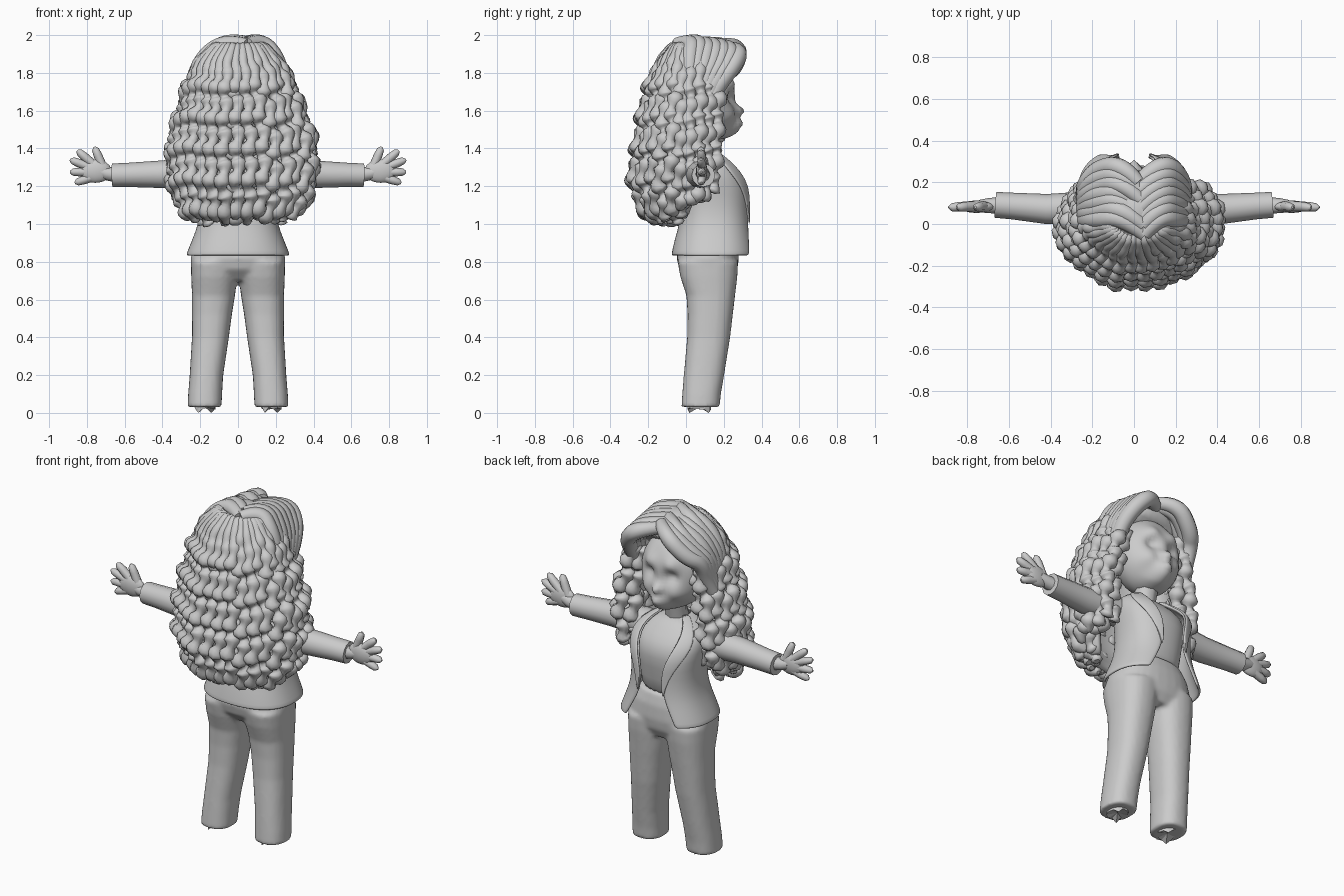
import bpy, bmesh, random
from math import sin, cos, pi, radians, exp, copysign
from mathutils import Vector

random.seed(4)
cube = bpy.data.objects.get("Cube")
if cube:
    bpy.data.objects.remove(cube, do_unlink=True)

GREY = (0.6, 0.6, 0.6, 1)
mat = bpy.data.materials.new("plain grey")
mat.use_nodes = True
mat.diffuse_color = GREY
mat.node_tree.nodes["Principled BSDF"].inputs["Base Color"].default_value = GREY


def add(name, mesh, smooth=True):
    """Link a mesh as a named, shaded object."""
    obj = bpy.data.objects.new(name, mesh)
    bpy.context.collection.objects.link(obj)
    mesh.materials.clear()
    mesh.materials.append(mat)
    for p in mesh.polygons:
        p.use_smooth = smooth
    return obj


def from_bmesh(name, bm, smooth=True):
    bmesh.ops.recalc_face_normals(bm, faces=bm.faces)
    mesh = bpy.data.meshes.new(name)
    bm.to_mesh(mesh)
    bm.free()
    return add(name, mesh, smooth)


def skin(bm, rings, segs, gap=None, end=None, box=0.85):
    """Skin rings of (z, centre x, half width, back y, front y).
    gap and end give the start and stop angle from the front, in degrees."""
    rows = []
    for i, (z, cx, rx, yb, yf) in enumerate(rings):
        a0 = radians(gap[i]) if gap else 0
        a1 = radians(end[i]) if end else 2 * pi - a0
        row = []
        for k in range(segs + 1 if gap else segs):
            a = a0 + (a1 - a0) * k / segs
            s, c = sin(a), cos(a)
            row.append(bm.verts.new((cx + rx * copysign(abs(s) ** box, s),
                       (yb + yf) / 2 + (yf - yb) / 2 * copysign(abs(c) ** box, c), z)))
        rows.append(row)
    for lo, hi in zip(rows, rows[1:]):
        for k in range(segs):
            j = (k + 1) % len(lo)
            bm.faces.new((lo[k], lo[j], hi[j], hi[k]))
    if not gap:
        bm.faces.new(rows[0])
        bm.faces.new(rows[-1])


def loft(name, rings, segs=28, gap=None, end=None, box=0.85, thick=0):
    bm = bmesh.new()
    skin(bm, rings, segs, gap, end, box)
    obj = from_bmesh(name, bm)
    if thick:
        m = obj.modifiers.new("thickness", 'SOLIDIFY')
        m.thickness, m.offset = thick, -1
    m = obj.modifiers.new("smooth", 'SUBSURF')
    m.levels = m.render_levels = 1


def tubes(name, paths, kind='POLY', sides=2):
    """Round tubes through paths of (point, radius)."""
    cu = bpy.data.curves.new(name, 'CURVE')
    cu.dimensions, cu.bevel_depth, cu.bevel_resolution = '3D', 1, sides
    cu.use_fill_caps = True
    for path in paths:
        sp = cu.splines.new(kind)
        sp.points.add(len(path) - 1)
        for p, (co, r) in zip(sp.points, path):
            p.co, p.radius = (*co, 1), r
        if kind == 'NURBS':
            sp.use_endpoint_u, sp.order_u, sp.resolution_u = True, 3, 6
    tmp = bpy.data.objects.new(name, cu)
    bpy.context.collection.objects.link(tmp)
    mesh = bpy.data.meshes.new_from_object(tmp.evaluated_get(bpy.context.evaluated_depsgraph_get()))
    bpy.data.objects.remove(tmp)
    return add(name, mesh)


def ball(name, centre, size, segs=24, shape=None):
    bm = bmesh.new()
    bmesh.ops.create_uvsphere(bm, u_segments=segs, v_segments=segs * 3 // 4, radius=1)
    for v in bm.verts:
        v.co = Vector(centre) + Vector([a * b for a, b in zip(v.co, size)])
        if shape:
            shape(v.co)
    return from_bmesh(name, bm)


# Head with face relief: (x, z, push, spread)
RELIEF = [(0, 1.48, .065, .07), (0, 1.60, .05, .028), (0, 1.53, .035, .04), (0, 1.51, -.012, .015),
          (.07, 1.67, -.035, .035), (-.07, 1.67, -.035, .035), (.07, 1.745, .02, .04),
          (-.07, 1.745, .02, .04), (.1, 1.57, .025, .05), (-.1, 1.57, .025, .05)]


def face_shape(co):
    if co.y > .1:
        w = min(1, (co.y - .1) / .06)
        co.y += w * sum(h * exp(-((co.x - x) ** 2 + (co.z - z) ** 2) / s ** 2) for x, z, h, s in RELIEF)


ball("head", (0, .1, 1.66), (.19, .16, .22), 56, face_shape)
tubes("neck", [[((0, .06, 1.3), .075), ((0, .09, 1.4), .06), ((0, .11, 1.52), .07)]])

# Shirt
loft("shirt", [(.92, 0, .18, -.02, .255), (1.05, 0, .17, 0, .26), (1.2, 0, .19, 0, .295),
               (1.28, 0, .19, 0, .26), (1.34, 0, .16, 0, .2), (1.39, 0, .08, .02, .15)])

# Trousers: hips and both legs fused into one skin
bm = bmesh.new()
skin(bm, [(.7, 0, .19, .02, .24), (.76, 0, .245, -.035, .272), (.82, 0, .252, -.05, .28),
          (.9, 0, .225, -.03, .275), (.97, 0, .18, -.01, .255)], 32)
for s in (-1, 1):
    skin(bm, [(.03, s * .177, .09, -.025, .178), (.1, s * .174, .09, -.02, .185),
              (.2, s * .167, .089, -.012, .202), (.4, s * .146, .098, .006, .234),
              (.52, s * .138, .106, .008, .248), (.62, s * .13, .114, .002, .26),
              (.72, s * .125, .123, -.03, .272), (.8, s * .12, .13, -.045, .276)], 24)
trousers = from_bmesh("trousers", bm)
fuse = trousers.modifiers.new("fuse", 'REMESH')
fuse.mode, fuse.voxel_size, fuse.use_smooth_shade = 'VOXEL', .012, True
trousers.modifiers.new("soften", 'SMOOTH').iterations = 4

# Open jacket with lapels
JACKET = [(.835, 0, .275, -.078, .37), (.85, 0, .27, -.075, .368), (.92, 0, .242, -.06, .355),
          (1.0, 0, .21, -.035, .34), (1.1, 0, .2, -.025, .335), (1.2, 0, .212, -.025, .338),
          (1.28, 0, .222, -.025, .3), (1.34, 0, .2, -.02, .245), (1.385, 0, .13, 0, .19), (1.41, 0, .08, .02, .15)]
GAP = [34, 32, 26, 18, 15, 20, 28, 35, 45, 50]
loft("jacket", JACKET, 36, GAP, thick=.015)
flare = [(z, x, w + .01, b - .01, f + .01) for z, x, w, b, f in JACKET[3:]]
for side, name in ((1, "left_lapel"), (-1, "right_lapel")):
    loft(name, flare, 6, [side * g for g in GAP[3:]],
         [side * (g + d) for g, d in zip(GAP[3:], (2, 12, 26, 32, 26, 30, 30))], thick=.012)

# Limbs, one set per side
for s, side in ((1, "left"), (-1, "right")):
    # Ragged foot stub
    bm = bmesh.new()
    ring = [(s * .175 + .055 * cos(a), .07 + .065 * sin(a)) for a in [k * pi / 7 for k in range(14)]]
    top = [bm.verts.new((x, y, .05)) for x, y in ring]
    low = [bm.verts.new((x, y, 0 if k in (2, 9) else random.uniform(.015, .035)))
           for k, (x, y) in enumerate(ring)]
    mid = bm.verts.new((s * .175, .07, .03))
    for k in range(14):
        j = (k + 1) % 14
        bm.faces.new((top[k], top[j], low[j], low[k]))
        bm.faces.new((low[k], low[j], mid))
    from_bmesh(side + "_foot", bm, False)
    # Sleeve, palm and fingers
    tubes(side + "_sleeve", [[((s * .12, .08, 1.27), .08), ((s * .22, .075, 1.27), .082),
          ((s * .42, .072, 1.263), .072), ((s * .58, .086, 1.26), .064), ((s * .665, .092, 1.258), .062)]], sides=4)
    tubes(side + "_wrist", [[((s * .64, .09, 1.26), .04), ((s * .7, .088, 1.268), .036), ((s * .74, .086, 1.28), .03)]])
    ball(side + "_palm", (s * .755, .083, 1.28), (.085, .03, .062), 16)
    tips = [(.755, 1.395), (.84, 1.38), (.875, 1.335), (.875, 1.275), (.85, 1.222)]
    roots = [(.715, 1.3), (.76, 1.31), (.77, 1.295), (.77, 1.275), (.75, 1.255)]
    tubes(side + "_fingers", [[((s * rx, .085, rz), .024),
          ((s * (rx + 2 * tx) / 3, .083, (rz + 2 * tz) / 3), .023), ((s * tx, .08, tz), .019),
          ((s * (tx + (tx - rx) * .14), .08, tz + (tz - rz) * .14), .006)]
          for (tx, tz), (rx, rz) in zip(tips, roots)])

# Hair outline: (z, centre x, half width, back y, front y)
HAIR = [(1.01, .025, .27, -.17, .08), (1.1, .025, .32, -.235, .16), (1.2, .027, .355, -.28, .22),
        (1.3, .028, .368, -.275, .24), (1.45, .028, .36, -.25, .25), (1.6, .02, .31, -.225, .26),
        (1.75, .015, .26, -.185, .27), (1.85, .01, .215, -.145, .25), (1.93, .01, .14, -.08, .18),
        (1.97, .01, .05, -.02, .1)]
core = [(z, x, w * .9, b * .88, f * .85) for z, x, w, b, f in HAIR]
loft("hair_core", core, 32, [62] * len(core), box=1, thick=.06)


def outline(z):
    for p, q in zip(HAIR, HAIR[1:]):
        if z <= q[0]:
            t = (z - p[0]) / (q[0] - p[0])
            return [a + (b - a) * t for a, b in zip(p, q)]
    return HAIR[-1]


def strand(angle, scale, top, fat):
    """One beaded ringlet hanging at an angle from the back."""
    a = radians(angle)
    low = 1.01 + .15 * max(0, (abs(angle) - 70) / 55) + random.uniform(-.015, .03)
    phase, path = random.uniform(0, 4), []
    steps = int((top - low) / .0115)
    for k in range(steps + 1):
        z = top + (low - top) * k / steps
        _, cx, rx, yb, yf = outline(z)
        turn = 2 * pi * z / .082 + phase
        curl = min(1, max(.1, (1.92 - z) / .2))
        ry = -yb if cos(a) > 0 else yf
        x = cx + scale * rx * sin(a) + .011 * curl * cos(turn / 2)
        y = -scale * ry * cos(a) + .011 * curl * sin(turn / 2)
        r = fat * (.76 + .24 * curl) * (1 + .3 * curl * sin(turn))
        path.append(((x, y, z), r if 0 < k < steps else r * .4))
    return path


tubes("outer_ringlets", [strand(-128 + 256 * k / 23, random.uniform(.96, 1.03), 1.95, .036) for k in range(24)])
tubes("inner_ringlets", [strand(-130 + 260 * k / 17, .82, 1.75, .038) for k in range(18)])

# Crown and swept fringe
ball("crown", (.01, .06, 1.765), (.22, .19, .225), 32,
     lambda co: setattr(co, "y", min(co.y, .1 + max(0, co.z - 1.78) * 1.2)))
fringe = []
for s in (-1, 1):
    for k in range(7):
        f = k / 6
        j = random.uniform(-.012, .012)
        fringe.append([((.05 - .03 * f, .25 * f - .05, 1.955 - .015 * f + j), .034),
                       ((.03 + s * .09, .04 + .25 * f, 1.975 - .04 * f + j), .046),
                       ((.01 + s * .19, .02 + .24 * f, 1.885 - .045 * f - j), .046),
                       ((s * .235, .02 + .17 * f, 1.77 + j), .044),
                       ((s * .235, .02 + .12 * f, 1.67 - j), .042),
                       ((s * .27, .0 + .1 * f, 1.54 + j), .034)])
tubes("fringe", fringe, 'NURBS', 3)
